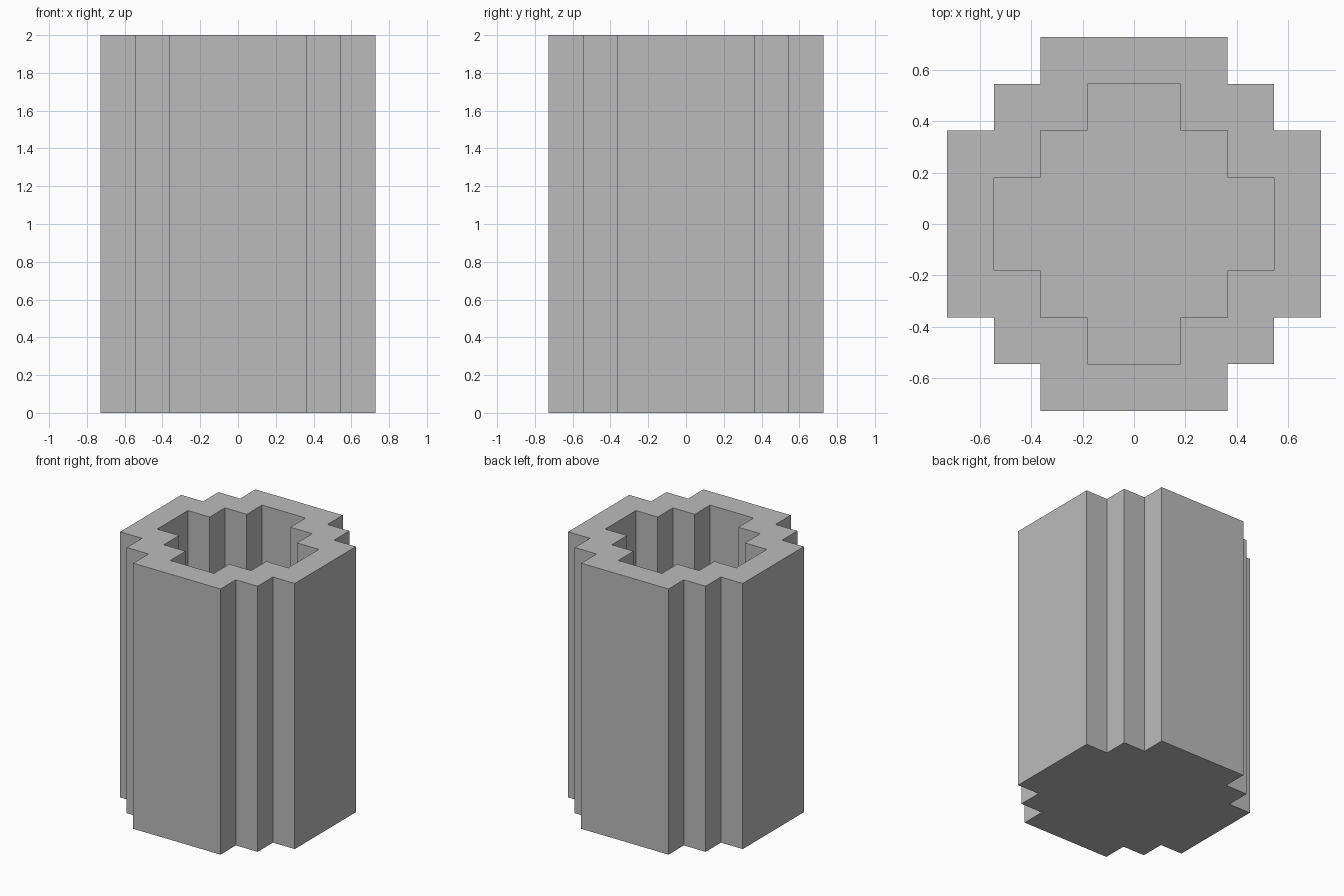
import bpy
import bmesh

cube = bpy.data.objects.get("Cube")
if cube:
    bpy.data.objects.remove(cube, do_unlink=True)

U = 2 / 11          # one step of the stepped outline, also the wall thickness
HEIGHT = 2.0
FLOOR = U           # inside floor level

# Single grey material
grey = bpy.data.materials.new("mid grey")
grey.use_nodes = True
colour = (0.5, 0.5, 0.5, 1.0)
grey.diffuse_color = colour
grey.node_tree.nodes["Principled BSDF"].inputs["Base Color"].default_value = colour


def stepped_outline(inset):
    """One stepped corner turned four times, counter-clockwise."""
    corner = [(4, 2), (3, 2), (3, 3), (2, 3), (2, 4)]
    points = [((x - inset) * U, (y - inset) * U) for x, y in corner]
    outline = []
    for _ in range(4):
        outline += points
        points = [(-y, x) for x, y in points]
    return outline


bm = bmesh.new()


def ring(inset, z):
    return [bm.verts.new((x, y, z)) for x, y in stepped_outline(inset)]


# Outer wall, flat rim, inner wall
rings = [ring(0, 0), ring(0, HEIGHT), ring(1, HEIGHT), ring(1, FLOOR)]
for low, high in zip(rings, rings[1:]):
    n = len(low)
    for i in range(n):
        j = (i + 1) % n
        bm.faces.new((low[i], low[j], high[j], high[i]))

# Underside and inside floor
bm.faces.new(rings[0][::-1])
bm.faces.new(rings[-1])
bm.normal_update()

mesh = bpy.data.meshes.new("stepped_container")
bm.to_mesh(mesh)
bm.free()
mesh.materials.append(grey)
container = bpy.data.objects.new("stepped_container", mesh)
bpy.context.collection.objects.link(container)
